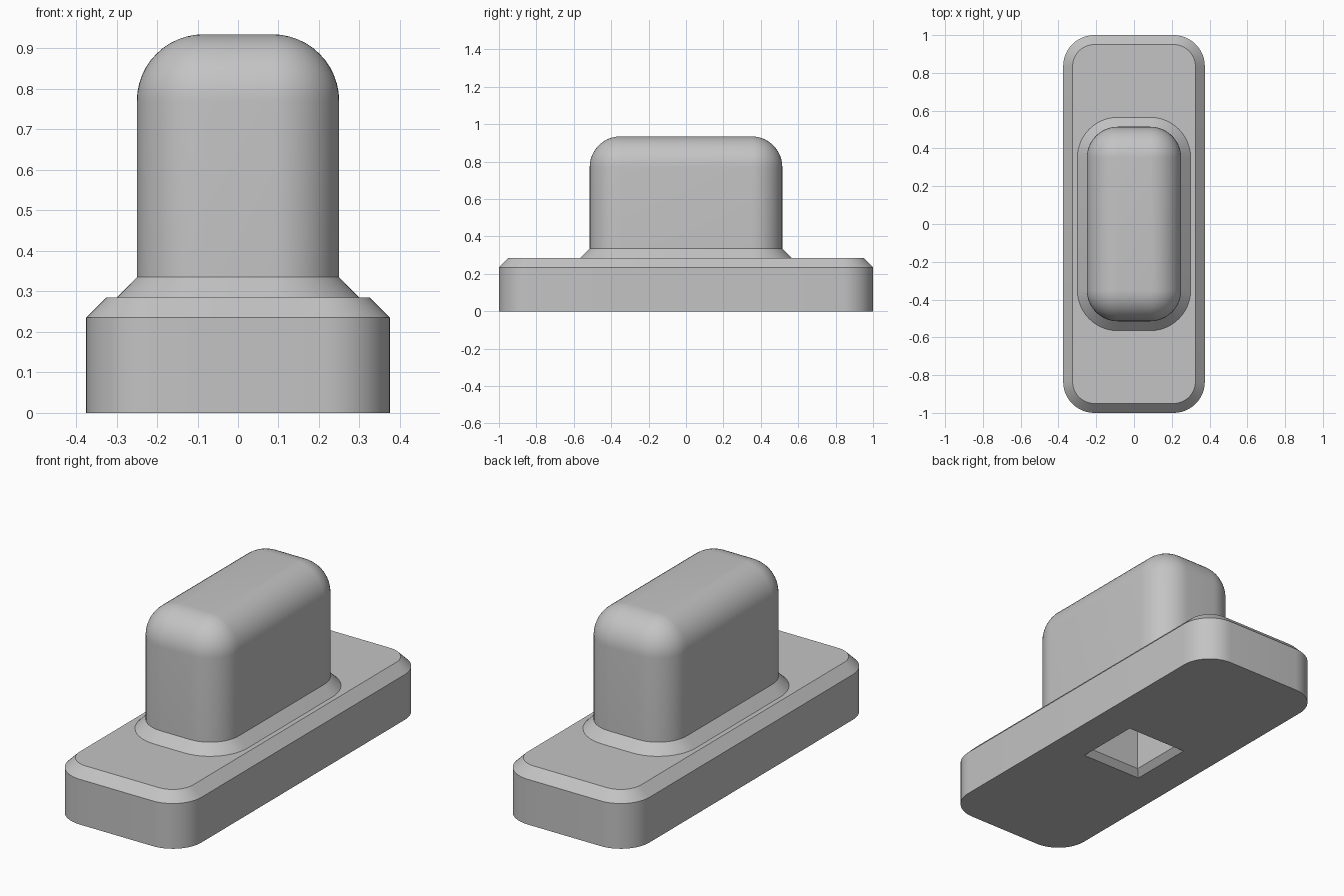
import bpy, bmesh, math

if "Cube" in bpy.data.objects:
    bpy.data.objects.remove(bpy.data.objects["Cube"])

STEPS = 12          # segments per rounded corner


def ring(bm, cx, cy, r, z):
    """Rounded rectangle: corner centres at (+-cx, +-cy), corner radius r."""
    verts = []
    for q, (sx, sy) in enumerate([(1, 1), (-1, 1), (-1, -1), (1, -1)]):
        for i in range(STEPS + 1):
            a = math.pi / 2 * (q + i / STEPS)
            verts.append(bm.verts.new((sx * cx + r * math.cos(a),
                                       sy * cy + r * math.sin(a), z)))
    return verts


def loft(name, sections, material):
    """Skin the sections in order and cap both ends."""
    bm = bmesh.new()
    rings = [ring(bm, *s) for s in sections]
    for a, b in zip(rings, rings[1:]):
        for i in range(len(a)):
            j = (i + 1) % len(a)
            bm.faces.new((a[i], a[j], b[j], b[i]))
    bm.faces.new(rings[0])
    bm.faces.new(rings[-1])
    bmesh.ops.remove_doubles(bm, verts=bm.verts, dist=1e-5)
    bmesh.ops.recalc_face_normals(bm, faces=bm.faces)
    mesh = bpy.data.meshes.new(name)
    bm.to_mesh(mesh)
    bm.free()
    mesh.materials.append(material)
    obj = bpy.data.objects.new(name, mesh)
    bpy.context.collection.objects.link(obj)
    bpy.ops.object.select_all(action='DESELECT')
    obj.select_set(True)
    bpy.context.view_layer.objects.active = obj
    bpy.ops.object.shade_smooth_by_angle(angle=math.radians(30))
    return obj


grey = bpy.data.materials.new("plain grey")
grey.diffuse_color = (0.55, 0.55, 0.55, 1)
grey.use_nodes = True
grey.node_tree.nodes["Principled BSDF"].inputs["Base Color"].default_value = grey.diffuse_color

# Square socket with a chamfered mouth in the underside
socket = [(0.145, 0.145, 0, 0.45), (0.145, 0.145, 0, 0.03), (0.175, 0.175, 0, 0)]

# Base block with a chamfered upper edge
base = [(0.21, 0.835, 0.165, 0), (0.21, 0.835, 0.165, 0.235),
        (0.21, 0.835, 0.115, 0.285)]

# Sloping collar, upright grip and its rounded top
R = 0.165
grip = [(0.085, 0.35, R + 0.05, 0.285), (0.085, 0.35, R, 0.335)]
for k in range(STEPS + 1):
    t = math.pi / 2 * k / STEPS
    grip.append((0.085, 0.35, R * math.cos(t), 0.77 + R * math.sin(t)))

loft("base_with_grip", socket + base + grip, grey)
